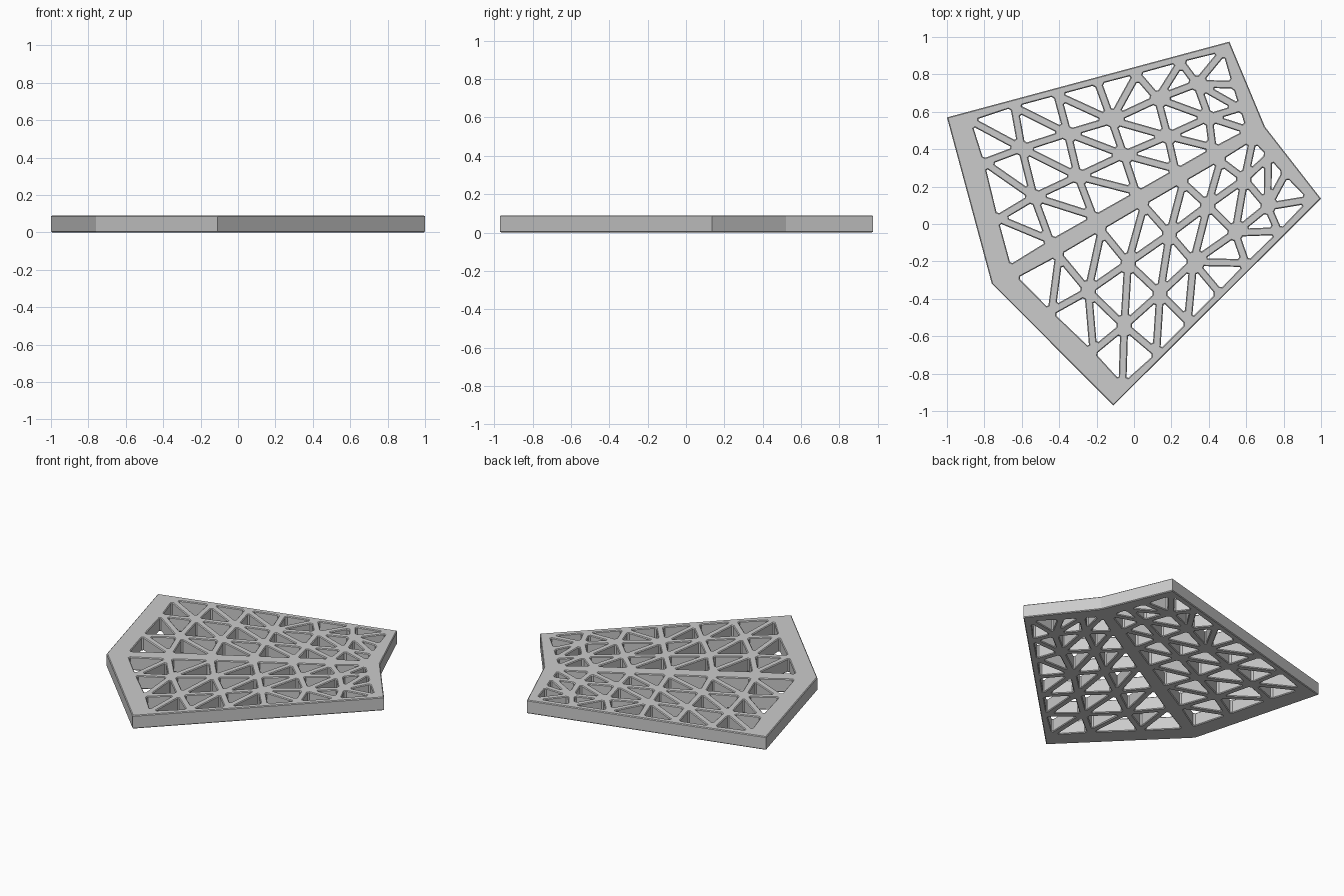
import bpy
from math import radians
from mathutils import Vector, Matrix

if "Cube" in bpy.data.objects:
    bpy.data.objects.remove(bpy.data.objects["Cube"])

HEIGHT, BEVEL = 0.09, 0.005
RIB, CUT = 0.021, 0.012          # half rib width, corner cut of the holes
PIVOT = Vector((-0.76, -0.32))   # the mirror axis runs from here at 30 degrees
MIRROR = Matrix(((0.5, 0.866), (0.866, -0.5)))

# Truss nodes of the upper half, from the outer edge down to the centre band
ROWS = [
    [(-.87, .55), (-.64, .626), (-.41, .688), (-.19, .747), (.015, .80), (.25, .865), (.475, .92)],
    [(-.80, .33), (-.60, .405), (-.355, .485), (-.12, .555), (.127, .67), (.335, .75), (.525, .745)],
    [(-.727, .03), (-.535, .145), (-.30, .255), (-.055, .37), (.18, .47), (.40, .57), (.565, .62)],
    [(-.66, -.215), (-.45, -.085), (-.22, .045), (.01, .175), (.22, .295), (.42, .41), (.60, .505)],
]
LAST_R, LAST_C = len(ROWS) - 1, len(ROWS[0]) - 1


def cross(a, b):
    return a.x * b.y - a.y * b.x


def on_border(a, b):
    return any(a[k] == b[k] == end for k, last in ((0, LAST_R), (1, LAST_C)) for end in (0, last))


def hole(ids):
    """Inset a node triangle by half a rib on inner sides and blunt its corners."""
    pts = [Vector(ROWS[r][c]) for r, c in ids]
    if cross(pts[1] - pts[0], pts[2] - pts[0]) < 0:
        pts, ids = pts[::-1], ids[::-1]
    lines = []
    for i in range(3):
        a, b = pts[i], pts[(i + 1) % 3]
        d = (b - a).normalized()
        gap = 0 if on_border(ids[i], ids[(i + 1) % 3]) else RIB
        lines.append((a + Vector((-d.y, d.x)) * gap, d))
    corners = []
    for i in range(3):
        (p, d), (q, e) = lines[i - 1], lines[i]
        corners.append(p + d * (cross(q - p, e) / cross(d, e)))
    out = []
    for i in range(3):
        p, prev, nxt = corners[i], corners[i - 1], corners[(i + 1) % 3]
        out += [p + (prev - p).normalized() * CUT, p + (nxt - p).normalized() * CUT]
    return out


def mirrored(pts):
    return [PIVOT + MIRROR @ (p - PIVOT) for p in pts]


# Two triangular holes per cell; the outer row flips its diagonal near the narrow end
holes = []
for r in range(LAST_R):
    for c in range(LAST_C):
        a, b, d, e = (r, c), (r, c + 1), (r + 1, c), (r + 1, c + 1)
        flip = r == 0 and c >= 3
        tris = [(a, b, d), (b, d, e)] if flip else [(a, b, e), (a, d, e)]
        holes += [hole(list(t)) for t in tris]
holes += [mirrored(h) for h in holes]

outline = [Vector(p) for p in ((-.76, -.32), (-.11, -.97), (1, .135), (.70, .52), (.51, .975), (-1, .57))]

# Lattice plate: filled flat curve with holes, extruded with a fine edge bevel
curve = bpy.data.curves.new("lattice_plate", 'CURVE')
curve.dimensions = '2D'
curve.fill_mode = 'BOTH'
curve.extrude = HEIGHT / 2 - BEVEL
curve.bevel_depth = BEVEL
curve.bevel_resolution = 0
curve.offset = -BEVEL
for loop in [outline] + holes:
    s = curve.splines.new('POLY')
    s.points.add(len(loop) - 1)
    for pt, p in zip(s.points, loop):
        pt.co = (p.x, p.y, 0, 1)
    s.use_cyclic_u = True
    s.use_smooth = False
plate = bpy.data.objects.new("lattice_plate", curve)
bpy.context.collection.objects.link(plate)
plate.location.z = HEIGHT / 2
bpy.context.view_layer.objects.active = plate
plate.select_set(True)
bpy.ops.object.convert(target='MESH')
bpy.ops.object.shade_flat()
